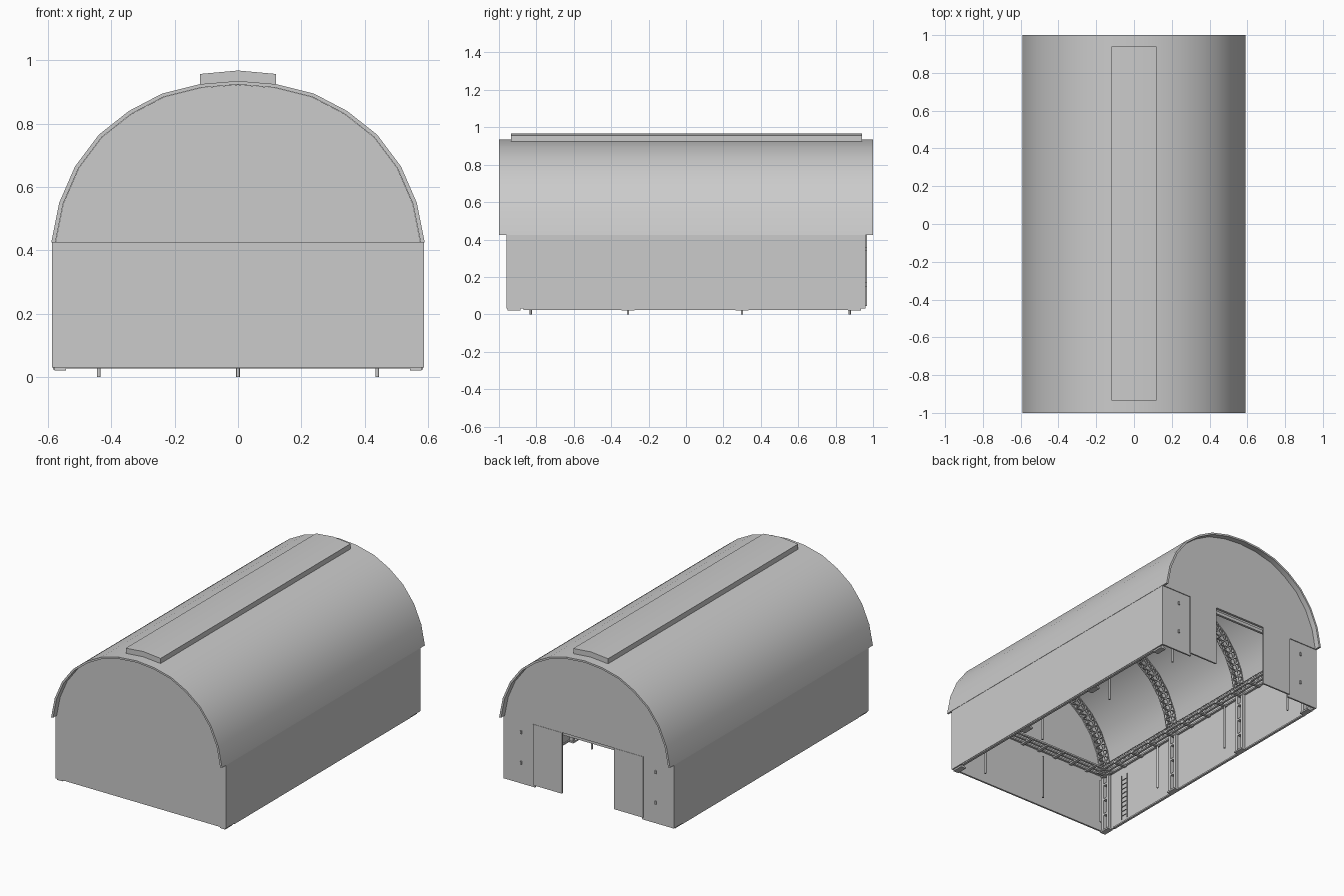
import bpy
import bmesh
from mathutils import Vector

cube = bpy.data.objects.get("Cube")
if cube:
    bpy.data.objects.remove(cube, do_unlink=True)

EAVE = 0.425
HALF_ARCH = [(0.59, 0.425), (0.565, 0.55), (0.515, 0.665), (0.44, 0.765),
             (0.345, 0.84), (0.24, 0.895), (0.12, 0.925), (0, 0.935)]
FRAMES = (-0.92, -0.31, 0.30, 0.90)


def arch(scale=1.0):
    """Full roof arch from right to left, shrunk about the eave centre."""
    pts = HALF_ARCH + [(-x, z) for x, z in reversed(HALF_ARCH[:-1])]
    return [(x * scale, EAVE + (z - EAVE) * scale) for x, z in pts]


def finish(name, bm, smooth=None):
    bmesh.ops.recalc_face_normals(bm, faces=bm.faces)
    mesh = bpy.data.meshes.new(name)
    bm.to_mesh(mesh)
    bm.free()
    obj = bpy.data.objects.new(name, mesh)
    bpy.context.collection.objects.link(obj)
    if smooth:
        bpy.ops.object.select_all(action='DESELECT')
        obj.select_set(True)
        bpy.context.view_layer.objects.active = obj
        bpy.ops.object.shade_smooth_by_angle(angle=smooth)
    return obj


def boxes(name, spans):
    """One object from boxes given as (x0, x1, y0, y1, z0, z1)."""
    bm = bmesh.new()
    for x0, x1, y0, y1, z0, z1 in spans:
        verts = bmesh.ops.create_cube(bm, size=1)["verts"]
        for v in verts:
            v.co = Vector((x0 if v.co.x < 0 else x1,
                           y0 if v.co.y < 0 else y1,
                           z0 if v.co.z < 0 else z1))
    return finish(name, bm)


def extrude_y(name, profile, y0, y1, smooth=None):
    bm = bmesh.new()
    face = bm.faces.new([bm.verts.new((x, y0, z)) for x, z in profile])
    new = bmesh.ops.extrude_face_region(bm, geom=[face])["geom"]
    for v in new:
        if isinstance(v, bmesh.types.BMVert):
            v.co.y = y1
    return finish(name, bm, smooth)


def bars(name, paths, radius=0.004):
    """One mesh of thin square bars following the given paths."""
    curve = bpy.data.curves.new(name, 'CURVE')
    curve.dimensions = '3D'
    curve.bevel_depth = radius
    curve.bevel_resolution = 0
    curve.use_fill_caps = True
    for path in paths:
        spline = curve.splines.new('POLY')
        spline.points.add(len(path) - 1)
        for point, co in zip(spline.points, path):
            point.co = (*co, 1)
    obj = bpy.data.objects.new(name, curve)
    bpy.context.collection.objects.link(obj)
    bpy.ops.object.select_all(action='DESELECT')
    obj.select_set(True)
    bpy.context.view_layer.objects.active = obj
    bpy.ops.object.convert(target='MESH')
    return obj


def lattice(a, b, closed_ends=True):
    """Two matching chords joined by rungs and diagonals."""
    paths = [a, b] + [[p, q] for p, q in zip(a, b)]
    paths += [[a[i], b[i + 1]] for i in range(len(a) - 1)]
    return paths


def subdivide(path, n):
    out = []
    for p, q in zip(path, path[1:]):
        out += [Vector(p).lerp(Vector(q), i / n) for i in range(n)]
    return out + [Vector(path[-1])]


# Roof shell, gables and ridge vent
extrude_y("roof_shell", arch() + arch(0.978)[::-1], -1, 1, 0.6)
for name, y0, y1 in (("front_gable", -0.965, -0.95), ("back_gable", 0.95, 0.965)):
    extrude_y(name, arch(0.977), y0, y1, 0.6)
extrude_y("ridge_vent", [(-0.12, 0.92), (0.12, 0.92), (0.12, 0.957),
                         (0, 0.968), (-0.12, 0.957)], -0.935, 0.94, 0.4)

# Walls and sliding doors
boxes("front_wall", [(-0.588, 0.588, -0.96, -0.95, 0.03, EAVE)])
for side, s in (("left", 1), ("right", -1)):
    def span(a, b, s=s):
        return tuple(sorted((a * s, b * s)))

    boxes(side + "_wall", [(*span(0.577, 0.588), -0.96, 0.96, 0.03, EAVE + 0.003)])
    boxes(side + "_back_wall", [(*span(0.37, 0.588), 0.95, 0.96, 0.03, EAVE)])
    boxes(side + "_door", [(*span(0.18, 0.38), 0.957, 0.967, 0.045, EAVE)])
    boxes(side + "_door_hinges", [(*span(0.46, 0.47), 0.96, 0.967, z, z + 0.02)
                                  for z in (0.15, 0.34)])
    # Paired columns on pads beside the wall
    boxes(side + "_columns", [(*span(0.55, 0.572), y + d - 0.009, y + d + 0.009, 0.03, EAVE)
                              for y in FRAMES for d in (-0.022, 0.022)])
    boxes(side + "_column_pads", [(*span(0.543, 0.58), y - 0.035, y + 0.035, 0.02, 0.03)
                                  for y in FRAMES])
    boxes(side + "_column_ties", [(*span(0.55, 0.572), y - 0.03, y + 0.03, z, z + 0.012)
                                  for y in FRAMES for z in (0.13, 0.23, 0.33)])
    boxes(side + "_sill", [(*span(0.57, 0.585), -0.87, 0.87, 0.023, 0.032)])
    # Lattice girder at the eave and ledge beneath it
    low = subdivide([(0.548 * s, -0.94, 0.42), (0.548 * s, 0.94, 0.42)], 48)
    high = [p + Vector((0, 0, 0.045)) for p in low]
    bars(side + "_eave_girder", lattice(low, high), 0.003)
    boxes(side + "_ledge", [(*span(x, x + 0.014), -0.94, 0.94, 0.393, 0.403)
                            for x in (0.49, 0.525, 0.56)]
          + [(*span(0.49, 0.57), -0.92 + i * 0.153, -0.90 + i * 0.153, 0.385, 0.395)
             for i in range(13)])

# Ledge along the front wall and rail over the doors
boxes("front_ledge", [(-0.57, 0.57, y, y + 0.014, 0.393, 0.403)
                      for y in (-0.945, -0.91, -0.875)]
      + [(-0.56 + i * 0.122, -0.54 + i * 0.122, -0.945, -0.865, 0.385, 0.395)
         for i in range(10)])
boxes("door_rail", [(-0.57, 0.57, 0.93, 0.945, 0.40, 0.42)])
boxes("front_sill", [(-0.57, 0.57, -0.955, -0.945, 0.027, 0.035)])

# Lattice roof arches
for i, y in enumerate(FRAMES):
    chords = {}
    for key, scale in (("outer", 0.965), ("inner", 0.91)):
        for d in (-0.028, 0.028):
            chords[key, d] = subdivide([(x, y + d, z) for x, z in arch(scale)], 3)
    paths = lattice(chords["inner", -0.028], chords["inner", 0.028])
    for d in (-0.028, 0.028):
        paths += lattice(chords["outer", d], chords["inner", d])
    bars(f"roof_arch_{i + 1}", paths, 0.0035)

# Floor posts
posts = [(x, y) for x in (-0.44, 0.44) for y in (-0.83, -0.31, 0.30, 0.875)]
posts.append((0, -0.83))
bm = bmesh.new()
for x, y in posts:
    ring = bmesh.ops.create_cone(bm, cap_ends=True, segments=8, radius1=0.006,
                                 radius2=0.006, depth=0.28)["verts"]
    bmesh.ops.translate(bm, verts=ring, vec=(x, y, 0.14))
finish("floor_posts", bm, 0.8)

# Wall ladder
rails = [[(-0.56, y, 0.035), (-0.56, y, 0.33)] for y in (-0.78, -0.73)]
rungs = [[(-0.56, -0.78, 0.06 + i * 0.03), (-0.56, -0.73, 0.06 + i * 0.03)]
         for i in range(9)]
bars("wall_ladder", rails + rungs, 0.0035)
